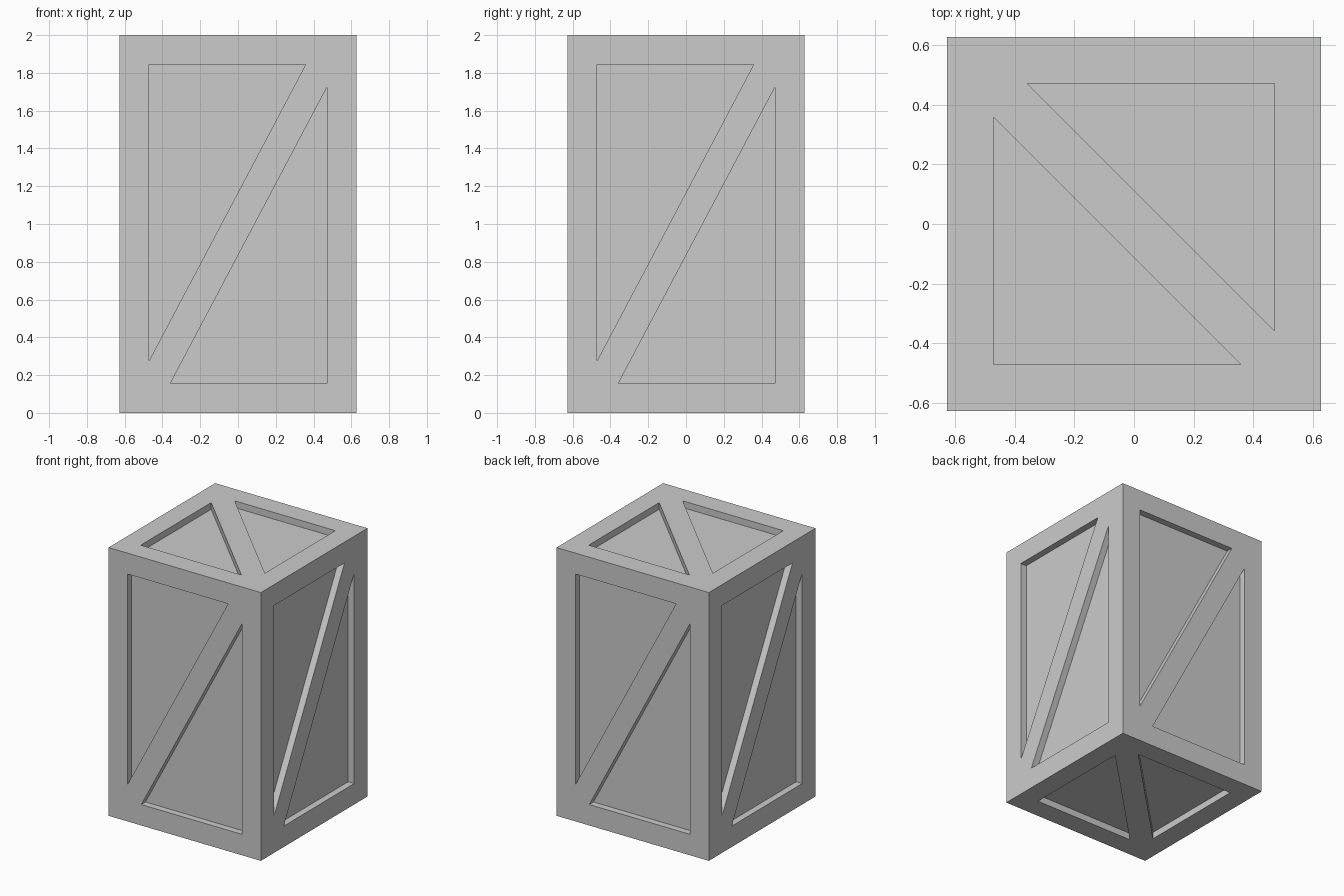
import bpy, bmesh
from math import pi
from mathutils import Matrix, Vector

if "Cube" in bpy.data.objects:
    bpy.data.objects.remove(bpy.data.objects["Cube"])

HALF, HEIGHT = 0.628, 2.0   # crate half width and height
BORDER, DEPTH = 0.156, 0.05  # frame width and panel recess
GAP = 0.114 / (2 * (HALF - BORDER))  # brace width as share of panel width


def add_prism(bm, pts, mat):
    """Triangular prism straddling the face plane (local z = 0)."""
    low = [bm.verts.new(mat @ Vector((x, y, -DEPTH))) for x, y in pts]
    high = [bm.verts.new(mat @ Vector((x, y, DEPTH))) for x, y in pts]
    bm.faces.new(low[::-1])
    bm.faces.new(high)
    for i in range(3):
        j = (i + 1) % 3
        bm.faces.new((low[i], low[j], high[j], high[i]))


def add_panels(bm, w, h, mat, flip=1):
    """Two triangular recesses either side of a diagonal brace."""
    gx, gy = 2 * w * GAP, 2 * h * (0.118 / 1.69 if h > w else GAP)
    tri = [(-w, h), (-w, -h + gy), (w - gx, h)]
    for s in (1, -1):
        add_prism(bm, [(s * flip * x, s * y) for x, y in tri], mat)


def make_object(name, bm):
    bmesh.ops.recalc_face_normals(bm, faces=bm.faces)
    mesh = bpy.data.meshes.new(name)
    bm.to_mesh(mesh)
    bm.free()
    ob = bpy.data.objects.new(name, mesh)
    bpy.context.collection.objects.link(ob)
    return ob


# Crate body
bm = bmesh.new()
bmesh.ops.create_cube(bm, size=1, matrix=Matrix.Translation((0, 0, HEIGHT / 2))
                      @ Matrix.Diagonal((2 * HALF, 2 * HALF, HEIGHT, 1)))
crate = make_object("crate", bm)

# Panel recesses: four sides, then top and bottom
bm = bmesh.new()
w, h = HALF - BORDER, HEIGHT / 2 - BORDER
centre = Matrix.Translation((0, 0, HEIGHT / 2))
for k in range(4):
    add_panels(bm, w, h, centre @ Matrix.Rotation(k * pi / 2, 4, 'Z')
               @ Matrix.Translation((0, -HALF, 0)) @ Matrix.Rotation(pi / 2, 4, 'X'))
for k in range(2):
    add_panels(bm, w, w, centre @ Matrix.Rotation(k * pi, 4, 'X')
               @ Matrix.Translation((0, 0, HEIGHT / 2)), flip=-1)
cutter = make_object("panel_cutter", bm)
cutter.hide_render = True

# Carve the recesses
mod = crate.modifiers.new("panels", 'BOOLEAN')
mod.operation, mod.solver, mod.object = 'DIFFERENCE', 'EXACT', cutter
bpy.context.view_layer.objects.active = crate
crate.select_set(True)
bpy.ops.object.modifier_apply(modifier=mod.name)
bpy.data.objects.remove(cutter)
